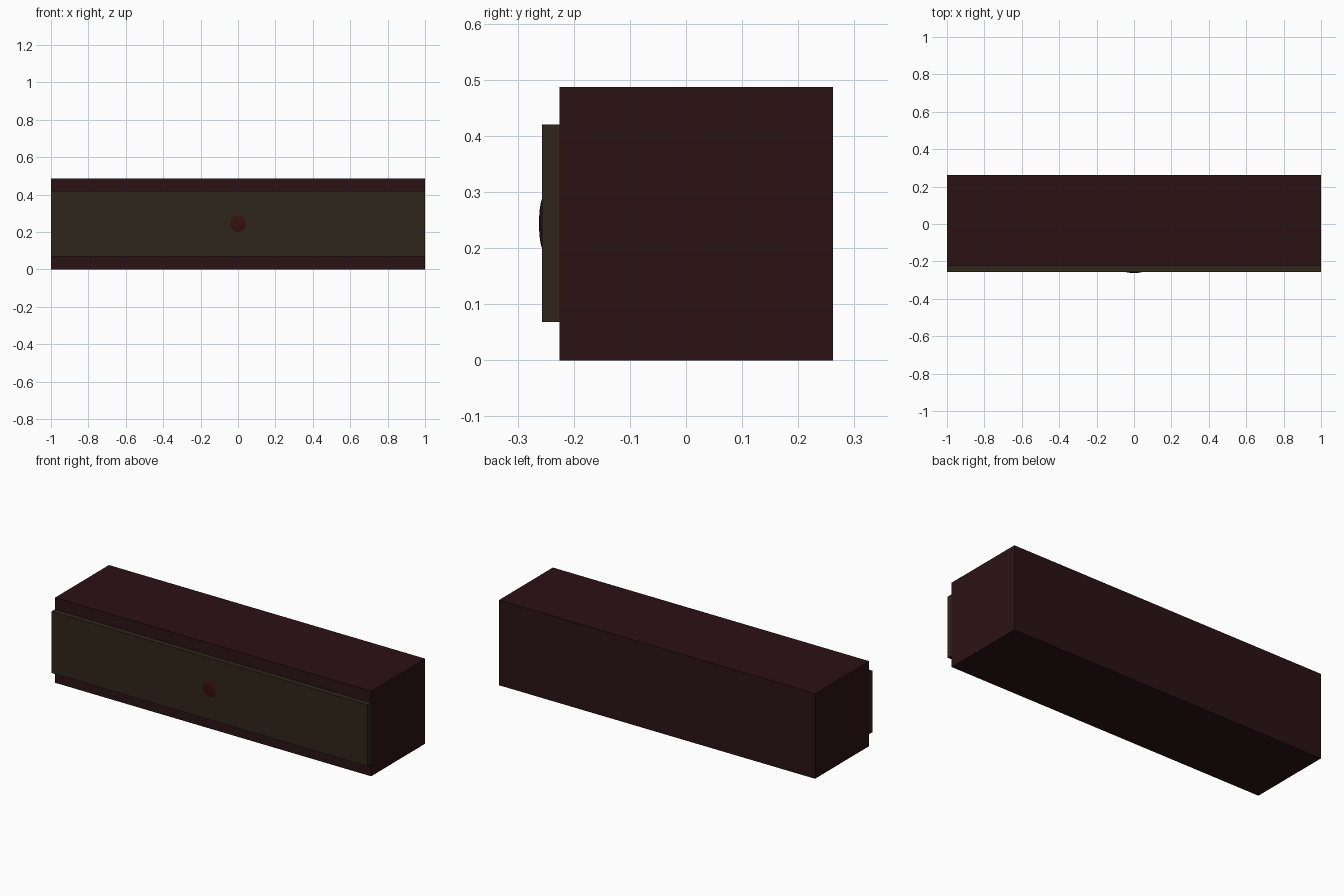
import bpy

if "Cube" in bpy.data.objects:
    bpy.data.objects.remove(bpy.data.objects["Cube"])


def paint(obj, name, color):
    mat = bpy.data.materials.new(name)
    mat.diffuse_color = (*color, 1)
    mat.use_nodes = True
    mat.node_tree.nodes["Principled BSDF"].inputs["Base Color"].default_value = mat.diffuse_color
    obj.data.materials.append(mat)


def box(name, lo, hi):
    center = [(a + b) / 2 for a, b in zip(lo, hi)]
    bpy.ops.mesh.primitive_cube_add(size=1, location=center)
    obj = bpy.context.object
    obj.name = name
    obj.scale = [b - a for a, b in zip(lo, hi)]
    bpy.ops.object.transform_apply(location=False, rotation=False, scale=True)
    return obj


# Drawer body
body = box("drawer_body", (-1, -0.225, 0), (1, 0.262, 0.487))
paint(body, "dark_wood", (0.024, 0.006, 0.007))

# Raised front panel
panel = box("front_panel", (-1, -0.257, 0.068), (1, -0.225, 0.42))
paint(panel, "panel_wood", (0.028, 0.019, 0.010))

# Shallow domed knob, seated in the panel
bpy.ops.mesh.primitive_uv_sphere_add(segments=32, ring_count=16, radius=1,
                                     location=(0, -0.252, 0.244))
knob = bpy.context.object
knob.name = "knob"
knob.scale = (0.05, 0.010, 0.05)
bpy.ops.object.transform_apply(location=False, rotation=False, scale=True)
bpy.ops.object.shade_smooth_by_angle()
paint(knob, "knob_red", (0.040, 0.005, 0.004))
